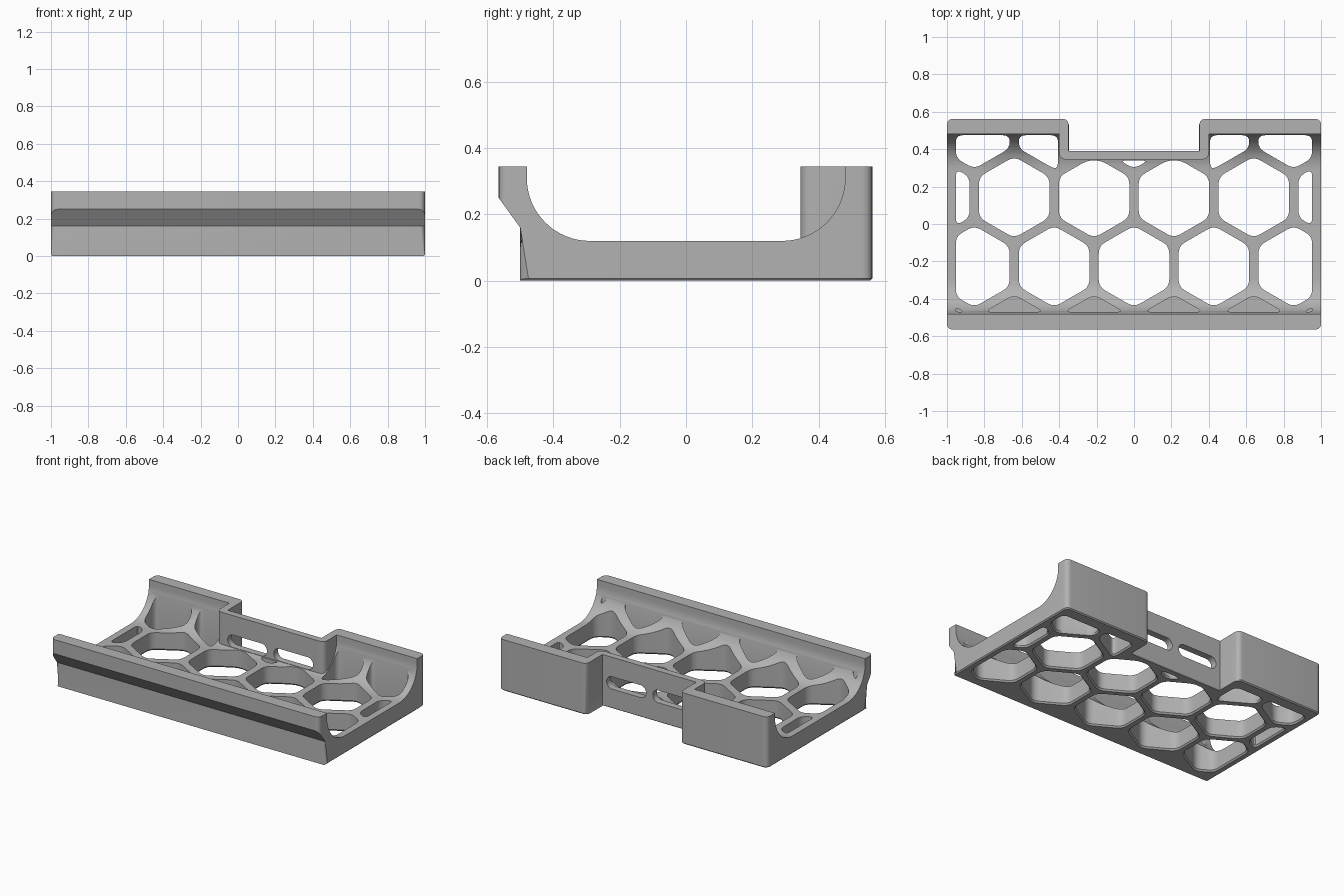
import bpy
import bmesh
from math import cos, sin, pi, sqrt
from mathutils import Vector

cube = bpy.data.objects.get("Cube")
if cube:
    bpy.data.objects.remove(cube, do_unlink=True)

grey = bpy.data.materials.new("plain grey")
grey.use_nodes = True
grey.diffuse_color = (0.45, 0.45, 0.45, 1)
grey.node_tree.nodes["Principled BSDF"].inputs["Base Color"].default_value = (0.45, 0.45, 0.45, 1)

HEIGHT = 0.345
PITCH = 0.427                 # spacing of the honeycomb columns
RADIUS = (PITCH - 0.05) / sqrt(3)


def rounded(points, t, steps=6):
    """Round every corner of a polygon, starting t from the corner."""
    result = []
    n = len(points)
    for i in range(n):
        p = Vector(points[i])
        before, after = Vector(points[i - 1]) - p, Vector(points[(i + 1) % n]) - p
        a = p + before.normalized() * min(t, before.length * 0.45)
        b = p + after.normalized() * min(t, after.length * 0.45)
        for k in range(steps + 1):
            s = k / steps
            result.append(a * (1 - s) ** 2 + p * 2 * s * (1 - s) + b * s * s)
    return result


def clipped(points, axis, limit, sign):
    """Keep the part of a polygon where sign * coordinate <= sign * limit."""
    result = []
    for i, q in enumerate(points):
        p = points[i - 1]
        dp, dq = sign * (p[axis] - limit), sign * (q[axis] - limit)
        if (dp > 0) != (dq > 0):
            result.append(p.lerp(q, dp / (dp - dq)))
        if dq <= 0:
            result.append(q)
    return result


def loft(name, rings):
    """Solid through rings of matching points, with closed ends."""
    bm = bmesh.new()
    loops = [[bm.verts.new(v) for v in ring] for ring in rings]
    n = len(loops[0])
    for low, high in zip(loops, loops[1:]):
        for i in range(n):
            j = (i + 1) % n
            bm.faces.new((low[i], low[j], high[j], high[i]))
    bm.faces.new(loops[0][::-1])
    bm.faces.new(loops[-1])
    bmesh.ops.recalc_face_normals(bm, faces=bm.faces)
    mesh = bpy.data.meshes.new(name)
    bm.to_mesh(mesh)
    bm.free()
    mesh.materials.append(grey)
    obj = bpy.data.objects.new(name, mesh)
    bpy.context.collection.objects.link(obj)
    return obj


def upright(name, outline, bottom, top, rim=0.0, rim_height=0.0):
    """Vertical prism whose bottom rim is widened (or narrowed) by rim."""
    xs, ys = [p[0] for p in outline], [p[1] for p in outline]
    cx, cy = (min(xs) + max(xs)) / 2, (min(ys) + max(ys)) / 2
    sx = 1 + rim * 2 / (max(xs) - min(xs))
    sy = 1 + rim * 2 / (max(ys) - min(ys))
    rings = [[(x, y, bottom + rim_height) for x, y in outline],
             [(x, y, top) for x, y in outline]]
    if rim:
        rings.insert(0, [(cx + (x - cx) * sx, cy + (y - cy) * sy, bottom) for x, y in outline])
    return loft(name, rings)


def sideways(name, outline, half=1.2):
    """Prism along x from a y-z outline."""
    return loft(name, [[(x, y, z) for y, z in outline] for x in (-half, half)])


def cut(target, cutter):
    mod = target.modifiers.new(cutter.name, "BOOLEAN")
    mod.operation = "DIFFERENCE"
    mod.solver = "EXACT"
    mod.object = cutter
    bpy.context.view_layer.objects.active = target
    bpy.ops.object.modifier_apply(modifier=mod.name)
    bpy.data.objects.remove(cutter, do_unlink=True)


# Tray block with the rear recess in its outline
half_plan = [(1, -0.565), (1, 0.562), (0.35, 0.562), (0.35, 0.39)]
plan = half_plan + [(-x, y) for x, y in reversed(half_plan)]
outline = []
smooth_plan = rounded(plan, 0.035)
for i in range(len(plan)):
    # the inner corners of the recess stay sharp
    outline += [Vector(plan[i])] if plan[i][1] == 0.39 else smooth_plan[i * 7:i * 7 + 7]
tray = upright("tray", outline, 0, HEIGHT, -0.007, 0.007)

# Undercut below the front lip
cut(tray, sideways("undercut", [(-0.8, -0.1), (-0.5, -0.1), (-0.5, 0.16),
                                (-0.565, 0.25), (-0.8, 0.575)]))

# Cradle cavity with rounded long sides, leaving the recess wall standing
arc = [(0.29 + 0.19 * sin(k * pi / 32), 0.31 - 0.19 * cos(k * pi / 32)) for k in range(17)]
arc.append((0.48, 0.6))
cavity = sideways("cavity", arc + [(-y, z) for y, z in reversed(arc)])
plug = rounded([(-0.4, 0.345), (0.4, 0.345), (0.4, 0.9), (-0.4, 0.9)], 0.04)
cut(cavity, upright("plug", plug, -0.2, 0.9))
cut(tray, cavity)

# Honeycomb openings, clipped to the rim; the front row is blind pockets
for row in range(-1, 3):
    cy = 0.143 - (row - 0) * PITCH * sqrt(3) / 2
    for col in range(-3, 4):
        cx = (col + (0.5 if row in (0, 2) else 0)) * PITCH
        cell = [Vector((cx + RADIUS * sin(k * pi / 3), cy + RADIUS * cos(k * pi / 3)))
                for k in range(6)]
        for axis, limit, sign in ((0, 0.953, 1), (0, -0.953, -1),
                                  (1, -0.47, -1), (1, 0.475, 1)):
            cell = clipped(cell, axis, limit, sign)
        if row < 1 and abs(cx) < 0.4:
            cell = clipped(cell, 1, 0.34, 1)
        elif row == -1 and abs(cx) < 0.5:
            side = 1 if cx > 0 else -1
            cell = clipped(cell, 0, 0.406 * side, -side)
        if len(cell) < 3:
            continue
        if max(p.x for p in cell) - min(p.x for p in cell) < 0.04:
            continue
        cell = rounded(cell, 0.04, 5)
        if row == 2:
            cut(tray, upright("pocket", cell, 0.03, 0.5))
        else:
            cut(tray, upright("opening", cell, -0.008, 0.5, 0.015, 0.018))

# Two strap slots through the recess wall
for side in (-1, 1):
    ends = []
    for k in range(24):
        a = 2 * pi * (k + 0.5) / 24
        shift = 0.105 if cos(a) > 0 else -0.105
        ends.append((side * 0.172 + shift + 0.042 * cos(a), 0.172 + 0.042 * sin(a)))
    cut(tray, loft("slot", [[(x, y, z) for x, z in ends] for y in (0.32, 0.45)]))

# Round the lower front corners
bm = bmesh.new()
bm.from_mesh(tray.data)
corners = [e for e in bm.edges
           if all(abs(abs(v.co.x) - 1) < 0.003 and abs(v.co.y + 0.5) < 0.003 for v in e.verts)
           and abs(e.verts[0].co.z - e.verts[1].co.z) > 0.05]
bmesh.ops.bevel(bm, geom=corners, offset=0.025, segments=4, profile=0.5, affect="EDGES")
bm.to_mesh(tray.data)
bm.free()

bpy.ops.object.select_all(action="DESELECT")
tray.select_set(True)
bpy.context.view_layer.objects.active = tray
bpy.ops.object.shade_smooth_by_angle(angle=pi / 6)
